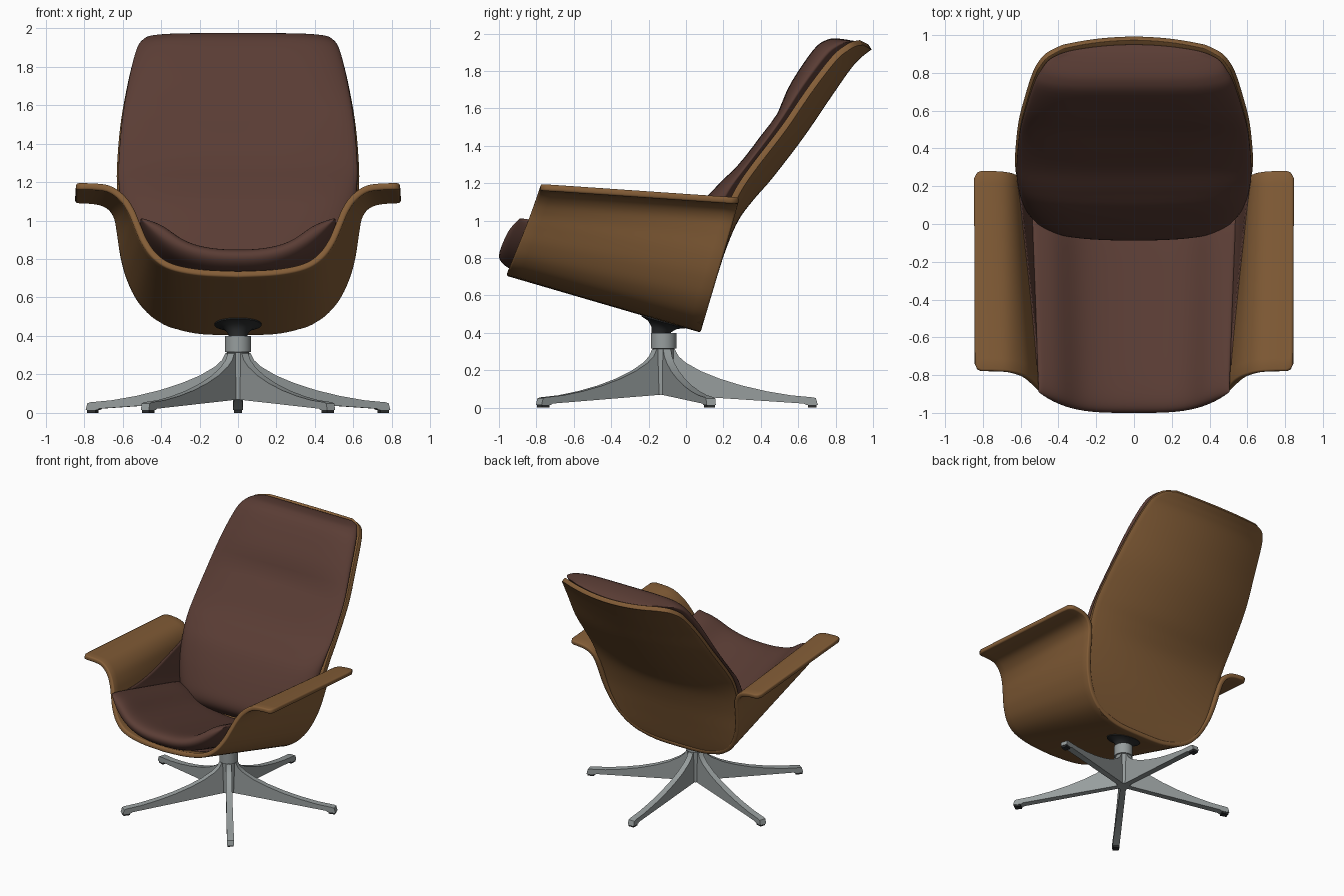
import bpy, bmesh, math
from mathutils import Vector, Matrix

if "Cube" in bpy.data.objects:
    bpy.data.objects.remove(bpy.data.objects["Cube"])


def material(name, col):
    m = bpy.data.materials.new(name)
    m.diffuse_color = (*col, 1)
    m.use_nodes = True
    m.node_tree.nodes["Principled BSDF"].inputs["Base Color"].default_value = m.diffuse_color
    return m


WOOD = material("warm brown shell", (0.23, 0.11, 0.038))
LEATHER = material("dark red brown leather", (0.102, 0.046, 0.035))
METAL = material("grey metal", (0.31, 0.34, 0.34))
BLACK = material("black plastic", (0.025, 0.027, 0.028))


def spline(pts, t):
    """Catmull-Rom through equally spaced tuples, t in 0..1"""
    n = len(pts) - 1
    i = min(int(t * n), n - 1)
    f = t * n - i
    a, b, c, d = (pts[max(0, min(n, i + k))] for k in (-1, 0, 1, 2))
    return [q + 0.5 * f * (r - p + f * (2 * p - 5 * q + 4 * r - s + f * (3 * (q - r) + s - p)))
            for p, q, r, s in zip(a, b, c, d)]


def finish(name, bm, mat, angle=40):
    me = bpy.data.meshes.new(name)
    bm.to_mesh(me)
    bm.free()
    me.materials.append(mat)
    ob = bpy.data.objects.new(name, me)
    bpy.context.collection.objects.link(ob)
    bpy.ops.object.select_all(action='DESELECT')
    ob.select_set(True)
    bpy.context.view_layer.objects.active = ob
    bpy.ops.object.shade_smooth_by_angle(angle=math.radians(angle))
    return ob


def add_grid(bm, nu, nv, f):
    g = [[bm.verts.new(f(2 * i / nu - 1, j / nv)) for j in range(nv + 1)] for i in range(nu + 1)]
    for i in range(nu):
        for j in range(nv):
            bm.faces.new((g[i][j], g[i + 1][j], g[i + 1][j + 1], g[i][j + 1]))


def shell(name, nu, nv, f, thick, mat=WOOD, bevel=.01):
    bm = bmesh.new()
    add_grid(bm, nu, nv, f)
    ob = finish(name, bm, mat)
    s = ob.modifiers.new("thickness", 'SOLIDIFY')
    s.thickness, s.offset = thick, 1
    if bevel:
        b = ob.modifiers.new("soft rim", 'BEVEL')
        b.width, b.segments, b.limit_method, b.angle_limit = bevel, 2, 'ANGLE', math.radians(50)
    return ob


def pillow(name, nu, nv, f):
    """f(u, v, side) gives both faces, which meet along the border"""
    bm = bmesh.new()
    for side in (1, -1):
        add_grid(bm, nu, nv, lambda u, v: f(math.sin(u * math.pi / 2), (1 - math.cos(v * math.pi)) / 2, side))
    bmesh.ops.remove_doubles(bm, verts=bm.verts[:], dist=0.0005)
    bmesh.ops.recalc_face_normals(bm, faces=bm.faces[:])
    return finish(name, bm, LEATHER, 70)


# Seat shell with arms: half sections (x, z) at the front and back
FRONT = [(0, .705), (.2, .715), (.35, .745), (.44, .80), (.50, .88), (.54, .97),
         (.57, 1.04), (.61, 1.10), (.67, 1.145), (.74, 1.158), (.845, 1.16)]
BACK = [(0, .402), (.22, .41), (.40, .465), (.51, .56), (.575, .68), (.61, .80),
        (.63, .93), (.645, 1.01), (.68, 1.06), (.74, 1.083), (.845, 1.09)]


def seat_shell(u, v):
    xf, zf = spline(FRONT, abs(u))
    xb, zb = spline(BACK, abs(u))
    yf = -.96 + .18 * (zf - .705) / .455
    yb = .08 + .20 * (zb - .41) / .68
    r = max(0, min(1, (xf - .805) / .04))          # rounded arm corners
    cut = .04 * (1 - math.sqrt(1 - r * r))
    yf, yb = yf + cut, yb - cut
    x = xf + (xb - xf) * v
    return Vector((math.copysign(x, u), yf + (yb - yf) * v, zf + (zb - zf) * v))


shell("seat_shell_with_arms", 100, 16, seat_shell, .035)


# Leather lining inside the seat shell, rising towards the back corners
def lining(u, v):
    v = .1 + .87 * v
    u *= .5 + .24 * v * v
    e = .01
    n = (seat_shell(u + e, v) - seat_shell(u - e, v)).cross(seat_shell(u, v + e) - seat_shell(u, v - e))
    return seat_shell(u, v) + n.normalized() * .03


shell("seat_lining", 60, 16, lining, .012, LEATHER, 0)

# Back shell rows: centre y, centre z, half width, wrap depth
ROWS = [(.075, .42, .24, 0), (.09, .455, .38, 0), (.12, .55, .49, 0), (.16, .68, .56, .01),
        (.215, .85, .60, .03), (.28, 1.0, .617, .05), (.36, 1.11, .628, .08),
        (.46, 1.225, .63, .10), (.625, 1.44, .613, .10), (.765, 1.645, .578, .10),
        (.88, 1.81, .538, .09), (.935, 1.87, .503, .08), (.972, 1.90, .458, .07), (.993, 1.915, .38, .05)]
NY, NZ = -.88, .47


def back_shell(u, v):
    y, z, w, d = spline(ROWS, v)
    d *= u * u
    return Vector((w * u, y + NY * d, z + NZ * d))


shell("back_shell", 32, 60, back_shell, .035)

# Back cushion with a head roll
THICK = [(.24,), (.22,), (.205,), (.19,), (.225,), (.205,), (.11,)]


def back_cushion(u, v, side):
    t = .15 + .84 * v
    y, z, w, d = spline(ROWS, t)
    low = d * u * u + .035
    top = spline(THICK, v)[0] - .02 * math.exp(-((t - .63) / .025) ** 2) * (1 - u * u)
    top += .05 * (1 - u * u) * max(0, 1 - 3 * v)
    top = max(top, low + .04)
    seam = low + .3 * (top - low)
    k = math.sqrt(max(0, 1 - abs(u) ** 6)) * math.sqrt(max(0, 1 - abs(2 * v - 1) ** 14))
    o = seam + ((top if side > 0 else low) - seam) * k
    return Vector((w * .985 * u, y + NY * o, z + NZ * o))


pillow("back_cushion", 40, 64, back_cushion)


# Seat cushion, dished across with side bolsters and rounded at the front
def seat_cushion(u, v, side):
    a = abs(u)
    w = .505 + .04 * v
    y = -1.0 + 1.05 * v + .11 * a ** 3.5 * (1 - v)
    z = .745 - .275 * v + .2 * a ** 2.5 + .066
    k = math.sqrt(max(0, 1 - a ** 7)) * math.sqrt(max(0, 1 - abs(2 * v - 1) ** 9))
    h = .066 + .03 * math.exp(-((a - .78) / .17) ** 2) if side > 0 else -.066
    return Vector((w * u, y, z + h * k))


pillow("seat_cushion", 40, 40, seat_cushion)

# Swivel base
CY = -.12


def lathe(name, prof, mat, matrix):
    bm = bmesh.new()
    n = 40
    rings = [[bm.verts.new((r * math.cos(2 * math.pi * i / n), r * math.sin(2 * math.pi * i / n), z))
              for i in range(n)] for r, z in prof]
    for a, b in zip(rings, rings[1:]):
        for i in range(n):
            bm.faces.new((a[i], a[(i + 1) % n], b[(i + 1) % n], b[i]))
    bm.faces.new(rings[0][::-1])
    bm.faces.new(rings[-1])
    bm.transform(matrix)
    return finish(name, bm, mat, 35)


lathe("base_post", [(.05, .07), (.058, .315), (.068, .316), (.068, .40)], METAL,
      Matrix.Translation((0, CY, 0)))
lathe("swivel_plate", [(.045, -.08), (.055, -.045), (.08, -.02), (.122, -.006), (.125, .02)], BLACK,
      Matrix.Translation((0, CY, .462)) @ Matrix.Rotation(math.radians(-15.6), 4, 'X'))

# Five star legs, one pointing straight back, with foot pads
LEG = [(.02, .315), (.062, .31), (.08, .275), (.12, .24), (.20, .195), (.30, .155), (.42, .118), (.55, .088),
       (.68, .066), (.80, .055), (.815, .05), (.825, .014), (.765, .014), (.75, .022), (.02, .07)]
for k in range(5):
    turn = Matrix.Translation((0, CY, 0)) @ Matrix.Rotation(math.radians(90 + 72 * k), 4, 'Z')
    bm = bmesh.new()
    half = lambda r: .021 + .006 * r
    sides = [[bm.verts.new((r, s * half(r), z)) for r, z in LEG] for s in (-1, 1)]
    bm.faces.new(sides[0])
    bm.faces.new(sides[1][::-1])
    for i in range(len(LEG)):
        j = (i + 1) % len(LEG)
        bm.faces.new((sides[0][i], sides[1][i], sides[1][j], sides[0][j]))
    bmesh.ops.recalc_face_normals(bm, faces=bm.faces[:])
    bm.transform(turn)
    finish(f"base_leg_{k + 1}", bm, METAL, 30)
    bm = bmesh.new()
    bmesh.ops.create_cube(bm, size=1, matrix=turn @ Matrix.Translation((.795, 0, .008))
                          @ Matrix.Diagonal((.048, .044, .016, 1)))
    finish(f"foot_pad_{k + 1}", bm, BLACK)
